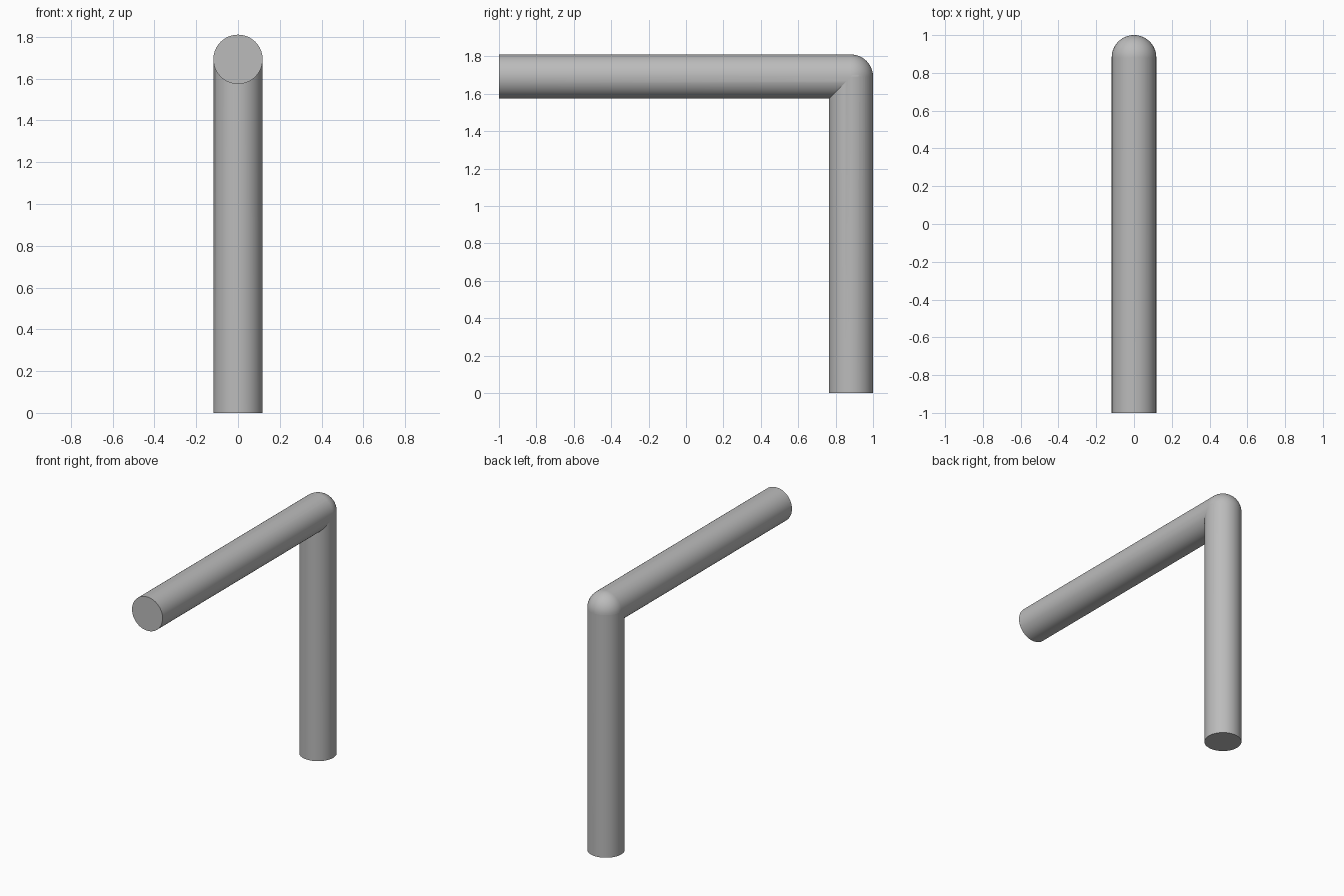
import bpy
import math
from mathutils import Vector

cube = bpy.data.objects.get("Cube")
if cube:
    bpy.data.objects.remove(cube, do_unlink=True)

RADIUS = 0.118
SIDES = 64
JOINT = Vector((0, 1 - RADIUS, 1.81 - RADIUS))

grey = bpy.data.materials.new("plain grey")
grey.use_nodes = True
colour = (0.5, 0.5, 0.5, 1)
grey.diffuse_color = colour
grey.node_tree.nodes["Principled BSDF"].inputs["Base Color"].default_value = colour


def finish(name):
    obj = bpy.context.object
    obj.name = name
    obj.data.materials.append(grey)
    bpy.ops.object.shade_smooth_by_angle(angle=math.radians(40))
    return obj


def tube(name, start, end):
    axis = end - start
    bpy.ops.mesh.primitive_cylinder_add(
        vertices=SIDES, radius=RADIUS, depth=axis.length,
        location=(start + end) / 2,
        rotation=axis.to_track_quat("Z", "Y").to_euler())
    return finish(name)


# Upright post and horizontal arm meeting at the elbow
post = tube("upright_post", Vector((0, JOINT.y, 0)), JOINT)
arm = tube("horizontal_arm", Vector((0, -1, JOINT.z)), JOINT)

# Ball that rounds the outside of the elbow
bpy.ops.mesh.primitive_uv_sphere_add(
    segments=SIDES, ring_count=SIDES // 2, radius=RADIUS, location=JOINT)
elbow = finish("elbow_ball")

# Fuse the three into one clean skin
bpy.context.view_layer.objects.active = post
for part in (arm, elbow):
    cut = post.modifiers.new("join_" + part.name, "BOOLEAN")
    cut.operation = "UNION"
    cut.solver = "EXACT"
    cut.object = part
bpy.ops.object.select_all(action="DESELECT")
post.select_set(True)
for name in [m.name for m in post.modifiers if m.type == "BOOLEAN"]:
    bpy.ops.object.modifier_apply(modifier=name)
for part in (arm, elbow):
    bpy.data.objects.remove(part, do_unlink=True)
post.name = "bent_pipe"
bpy.ops.object.shade_smooth_by_angle(angle=math.radians(40))
